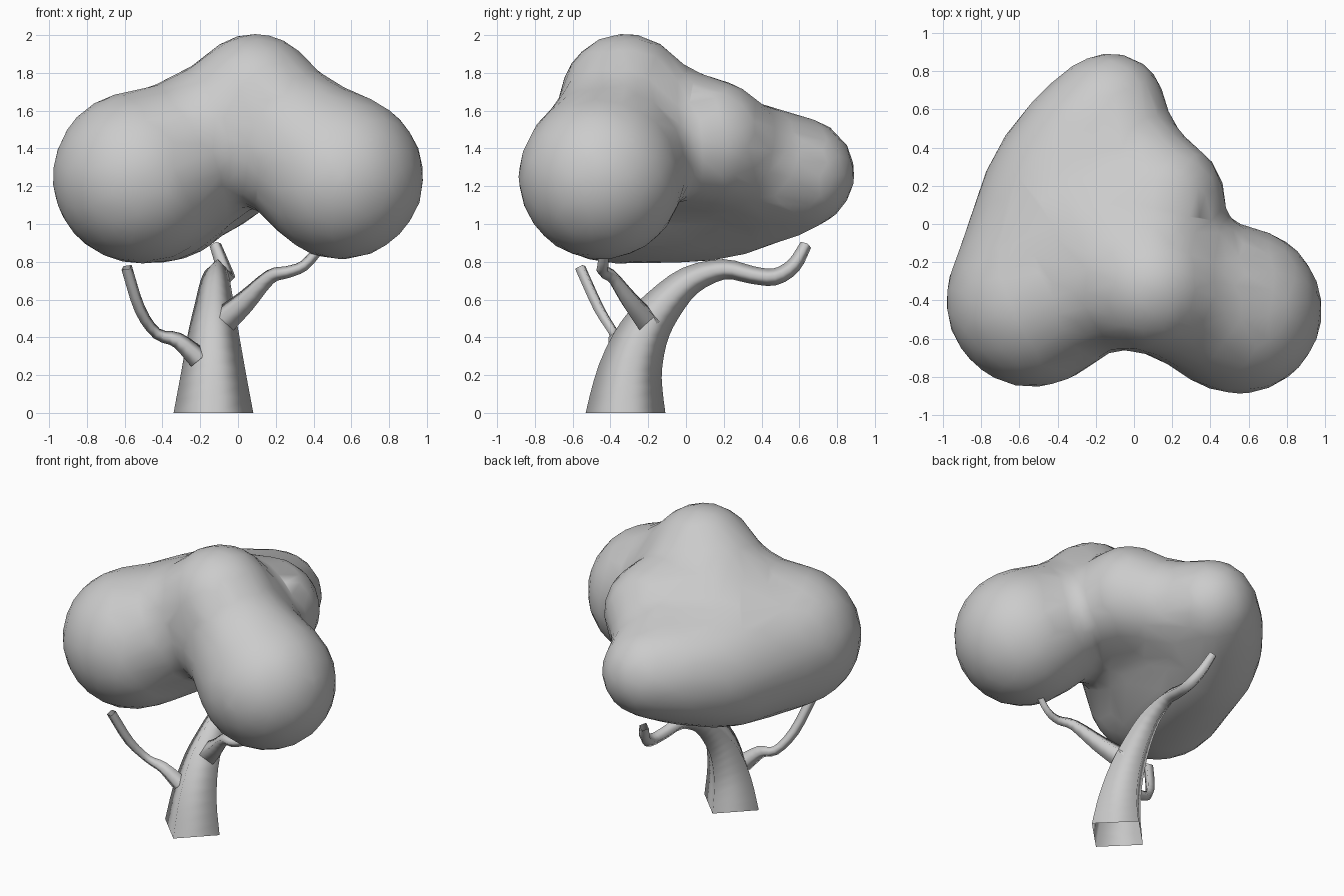
import bpy, bmesh, math
from mathutils import Vector, Matrix

if "Cube" in bpy.data.objects:
    bpy.data.objects.remove(bpy.data.objects["Cube"])

# Foliage lobes: centre and radius (outer lobes first, then fillers between them)
LOBES = [((-0.53, -0.40, 1.25), 0.45), ((0.545, -0.45, 1.25), 0.435),
         ((0.09, -0.32, 1.665), 0.34), ((-0.38, 0.17, 1.22), 0.395),
         ((0.14, 0.12, 1.43), 0.335), ((-0.12, 0.61, 1.27), 0.28),
         ((-0.19, -0.29, 1.43), 0.345), ((0.31, -0.37, 1.41), 0.335),
         ((-0.44, -0.10, 1.22), 0.39), ((-0.27, 0.42, 1.25), 0.31),
         ((-0.03, 0.34, 1.33), 0.24), ((-0.15, -0.05, 1.43), 0.34)]
BLEND = 0.19


def field(p):
    """Distance to the softly blended lobes."""
    d = 9.0
    for c, r in LOBES:
        e = (p - Vector(c)).length - r
        h = max(BLEND - abs(d - e), 0) / BLEND
        d = min(d, e) - h * h * BLEND / 4
    return d


def add_object(name, bm):
    for f in bm.faces:
        f.smooth = True
    me = bpy.data.meshes.new(name)
    bm.to_mesh(me)
    bm.free()
    ob = bpy.data.objects.new(name, me)
    bpy.context.collection.objects.link(ob)
    return ob


def apply_modifier(ob, kind, **settings):
    m = ob.modifiers.new(kind, kind)
    for k, v in settings.items():
        setattr(m, k, v)
    bpy.context.view_layer.objects.active = ob
    bpy.ops.object.modifier_apply(modifier=m.name)


def spline(pts, steps=3):
    """Catmull-Rom through (x, y, z, radius) points."""
    pts = [Vector(p) for p in pts]
    ext = [2 * pts[0] - pts[1]] + pts + [2 * pts[-1] - pts[-2]]
    out = []
    for a, b, c, d in zip(ext, ext[1:], ext[2:], ext[3:]):
        for i in range(steps):
            t = i / steps
            out.append(0.5 * (2 * b + (c - a) * t + (2 * a - 5 * b + 4 * c - d) * t * t
                              + (3 * b - a - 3 * c + d) * t ** 3))
    return out + [pts[-1]]


def limb(name, pts, side, sides=4):
    """Open tapering tube with four smooth-shaded sides."""
    path = spline(pts)
    bm = bmesh.new()
    rings = []
    u = Vector(side)
    for i, p in enumerate(path):
        t = (path[min(i + 1, len(path) - 1)] - path[max(i - 1, 0)]).to_3d().normalized()
        if i == 0 and name == "trunk":
            t = Vector((0, 0, 1))
        u = (u - t * u.dot(t)).normalized()
        v = t.cross(u)
        rings.append([bm.verts.new(p.to_3d() + p.w * (u * math.cos(a) + v * math.sin(a)))
                      for a in (2 * math.pi * k / sides for k in range(sides))])
    for r, s in zip(rings, rings[1:]):
        for k in range(sides):
            j = (k + 1) % sides
            bm.faces.new((r[k], r[j], s[j], s[k]))
    return add_object(name, bm)


# Foliage: merge spheres, settle onto the blended surface, then reduce
bm = bmesh.new()
for c, r in LOBES:
    bmesh.ops.create_icosphere(bm, subdivisions=3, radius=r, matrix=Matrix.Translation(c))
foliage = add_object("foliage", bm)
apply_modifier(foliage, 'REMESH', mode='VOXEL', voxel_size=0.05)
E = 0.004
for vert in foliage.data.vertices:
    p = vert.co.copy()
    for _ in range(4):
        d = field(p)
        g = Vector([field(p + E * Vector(ax)) - d for ax in ((1, 0, 0), (0, 1, 0), (0, 0, 1))])
        if g.length > 1e-7:
            p -= g.normalized() * d
    vert.co = p
apply_modifier(foliage, 'DECIMATE', ratio=0.14)
for poly in foliage.data.polygons:
    poly.use_smooth = True

# Trunk sweeping back under the foliage
limb("trunk", [(-.13, -.32, 0, .211), (-.13, -.295, .22, .17), (-.13, -.225, .42, .135),
               (-.125, -.12, .57, .105), (-.12, .02, .70, .078), (-.11, .20, .76, .054),
               (-.08, .35, .73, .047), (-.06, .47, .72, .045), (-.08, .57, .78, .04),
               (-.12, .635, .89, .032)], (1, 0, 0))

# Right branch reaching into the foliage
limb("right_branch", [(-.085, -.205, .48, .08), (.04, -.295, .59, .062), (.17, -.39, .72, .04),
                      (.26, -.44, .745, .032), (.35, -.44, .78, .029), (.44, -.43, .88, .026)],
     (0.5, 0.8, 0))

# Left bare branch
limb("left_branch", [(-.21, -.34, .29, .06), (-.32, -.37, .385, .042), (-.43, -.38, .42, .03),
                     (-.52, -.46, .55, .032), (-.59, -.56, .77, .032)], (0.3, -0.9, 0))
